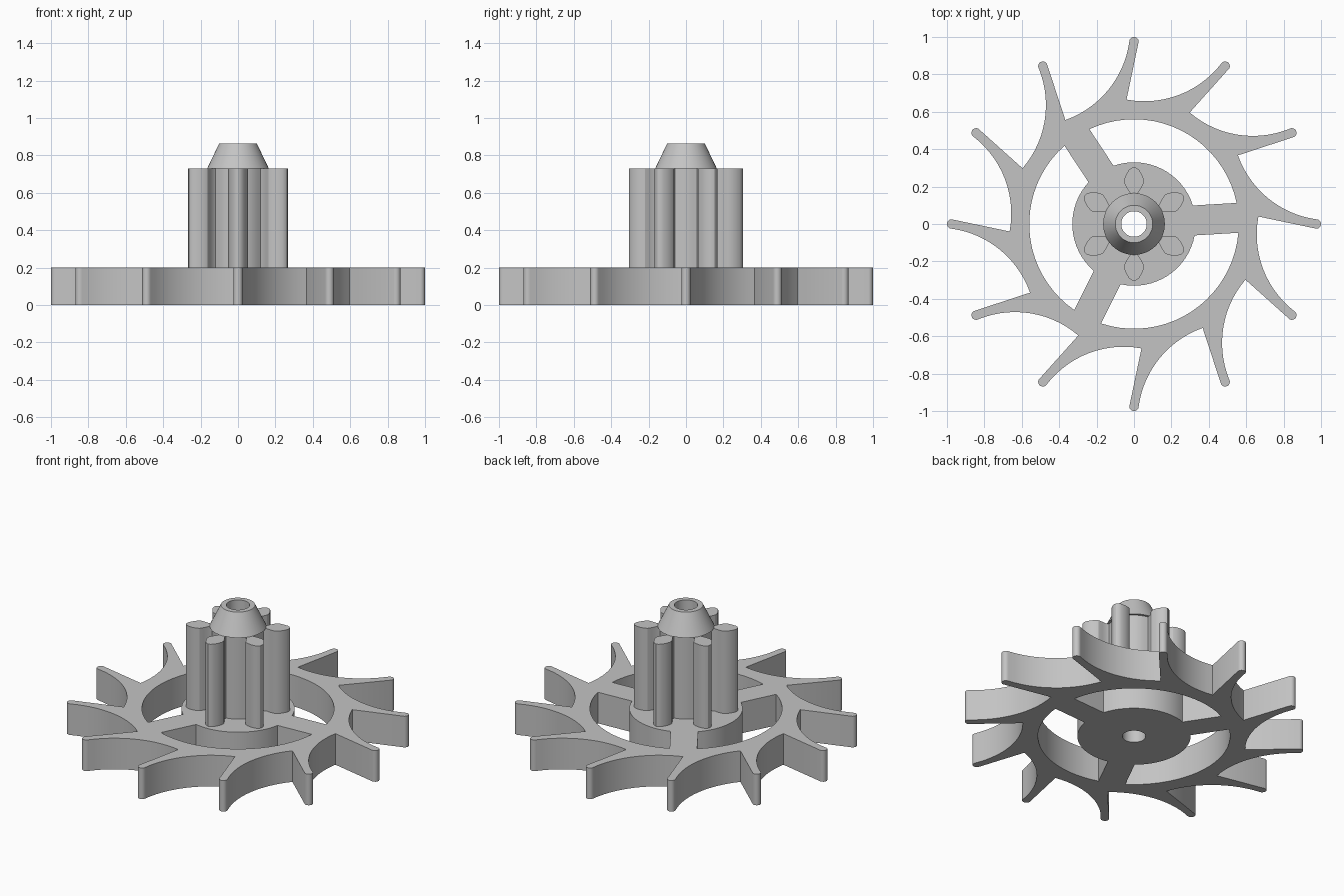
import bpy, bmesh
from math import sin, cos, asin, pi, radians, tau
from mathutils import Vector, Matrix

if "Cube" in bpy.data.objects:
    bpy.data.objects.remove(bpy.data.objects["Cube"])

grey = bpy.data.materials.new("plain grey")
grey.use_nodes = True
grey.diffuse_color = (0.55, 0.55, 0.55, 1)
grey.node_tree.nodes["Principled BSDF"].inputs["Base Color"].default_value = (0.55, 0.55, 0.55, 1)

BORE = 0.068


def arc(radius, start, end, steps, centre=(0, 0)):
    """Points on a circular arc, both ends included."""
    return [Vector((centre[0] + radius * cos(a), centre[1] + radius * sin(a)))
            for a in (start + (end - start) * i / steps for i in range(steps + 1))]


def circle(radius, steps=48):
    return arc(radius, 0, tau, steps)[:-1]


def bow(a, b, sagitta, steps):
    """Circular arc from a to b, bulging to the right of the direction of travel."""
    chord = b - a
    half = chord.length / 2
    radius = (half ** 2 + sagitta ** 2) / (2 * sagitta)
    right = Vector((chord.y, -chord.x)).normalized()
    centre = (a + b) / 2 - right * (radius - sagitta)
    sweep = 2 * asin(half / radius)
    return [centre + Matrix.Rotation(sweep * i / steps, 2) @ (a - centre)
            for i in range(steps + 1)]


def repeat(points, count):
    """Chain rotated copies of an outline section clockwise around the axis."""
    return [Matrix.Rotation(-tau * k / count, 2) @ p for k in range(count) for p in points]


def finish(obj):
    bpy.ops.object.select_all(action='DESELECT')
    obj.select_set(True)
    bpy.context.view_layer.objects.active = obj
    if obj.type == 'CURVE':
        bpy.ops.object.convert(target='MESH')
        obj = bpy.context.object
    bm = bmesh.new()
    bm.from_mesh(obj.data)
    bmesh.ops.remove_doubles(bm, verts=bm.verts, dist=0.0002)
    bmesh.ops.recalc_face_normals(bm, faces=bm.faces)
    bm.to_mesh(obj.data)
    bm.free()
    obj.data.materials.clear()
    obj.data.materials.append(grey)
    bpy.ops.object.shade_smooth_by_angle(angle=radians(30))


def plate(name, outlines, bottom, top):
    """Extrude a flat outline with holes between two heights."""
    curve = bpy.data.curves.new(name, 'CURVE')
    curve.dimensions = '2D'
    curve.fill_mode = 'BOTH'
    curve.extrude = (top - bottom) / 2
    for points in outlines:
        spline = curve.splines.new('POLY')
        spline.points.add(len(points) - 1)
        for target, p in zip(spline.points, points):
            target.co = (p.x, p.y, 0, 1)
        spline.use_cyclic_u = True
    obj = bpy.data.objects.new(name, curve)
    bpy.context.collection.objects.link(obj)
    obj.location.z = (top + bottom) / 2
    finish(obj)


# Wheel: twelve hooked teeth, three spokes, hub and bore
valley = Vector((-0.04, 0.665))
next_tip = Matrix.Rotation(-tau / 12, 2) @ Vector((-0.025, 0.975))
tooth = arc(0.025, pi, 0, 8, (0, 0.975)) + bow(valley, next_tip, 0.076, 14)[:-1]
outlines = [repeat(tooth, 12), circle(BORE)]
rim, hub, half_spoke = 0.56, 0.33, 0.08
for k in range(3):
    a = radians(3.4 + 120 * k)
    b = a + radians(120)
    outer, inner = asin(half_spoke / rim), asin(half_spoke / hub)
    outlines.append(arc(rim, a + outer, b - outer, 20) + arc(hub, b - inner, a + inner, 16))
plate("toothed_wheel", outlines, 0, 0.2)

# Pinion: six rounded leaves around a core
side = [(0.02, 0.15), (0.023, 0.17), (0.04, 0.195), (0.053, 0.22), (0.052, 0.24),
        (0.042, 0.265), (0.028, 0.288), (0.014, 0.3)]
leaf = [Vector((-x, y)) for x, y in side] + [Vector((0, 0.304))]
leaf += [Vector(p) for p in reversed(side)]
gap = asin(0.02 / 0.15)
leaf += arc(0.15, pi / 2 - gap, pi / 6 + gap, 6)[1:-1]
plate("pinion", [repeat(leaf, 6), circle(BORE)], 0.2, 0.73)

# Tapered collar, turned around the axis
bm = bmesh.new()
profile = [(0.165, 0.73), (0.1, 0.865), (BORE, 0.865), (BORE, 0.73)]
verts = [bm.verts.new((r, 0, z)) for r, z in profile]
edges = [bm.edges.new((verts[i], verts[(i + 1) % 4])) for i in range(4)]
bmesh.ops.spin(bm, geom=verts + edges, cent=(0, 0, 0), axis=(0, 0, 1),
               angle=tau, steps=48, use_merge=True)
mesh = bpy.data.meshes.new("tapered_collar")
bm.to_mesh(mesh)
bm.free()
collar = bpy.data.objects.new("tapered_collar", mesh)
bpy.context.collection.objects.link(collar)
finish(collar)
